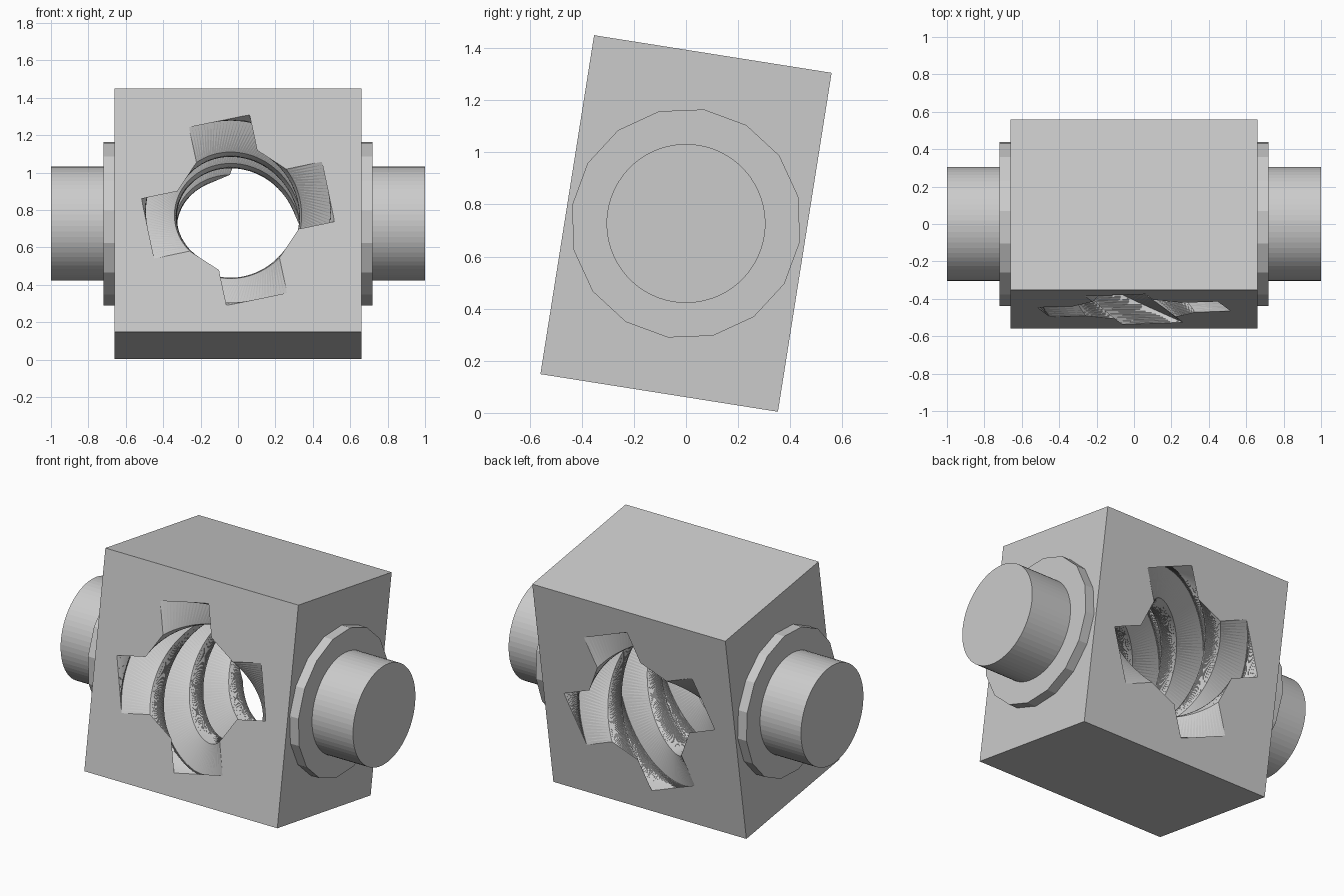
import bpy, bmesh, math
from mathutils import Matrix

cube = bpy.data.objects.get("Cube")
if cube:
    bpy.data.objects.remove(cube, do_unlink=True)

WIDTH, DEPTH, HEIGHT = 1.32, 0.923, 1.317
CENTRE_Z = 0.727
FRAME = Matrix.Translation((0, 0, CENTRE_Z)) @ Matrix.Rotation(math.radians(-9), 4, 'X')

grey = bpy.data.materials.new("light grey")
grey.use_nodes = True
grey.diffuse_color = (0.6, 0.6, 0.6, 1)
grey.node_tree.nodes["Principled BSDF"].inputs["Base Color"].default_value = (0.6, 0.6, 0.6, 1)


def make_object(name, bm):
    bmesh.ops.recalc_face_normals(bm, faces=bm.faces)
    mesh = bpy.data.meshes.new(name)
    bm.to_mesh(mesh)
    bm.free()
    mesh.materials.append(grey)
    obj = bpy.data.objects.new(name, mesh)
    obj.matrix_world = FRAME
    bpy.context.collection.objects.link(obj)
    return obj


def cylinder_along_x(name, radius, sides, x0, x1):
    bm = bmesh.new()
    place = Matrix.Translation(((x0 + x1) / 2, 0, 0)) @ Matrix.Rotation(math.pi / 2, 4, 'Y')
    bmesh.ops.create_cone(bm, cap_ends=True, segments=sides, radius1=radius,
                          radius2=radius, depth=abs(x1 - x0), matrix=place)
    return make_object(name, bm)


# Tilted block
bm = bmesh.new()
bmesh.ops.create_cube(bm, size=1, matrix=Matrix.Diagonal((WIDTH, DEPTH, HEIGHT, 1)))
block = make_object("block", bm)


# Four-lobed bore section, swept through the block with a twist
def bore_section():
    half, tip, core = 0.165, 0.492, 0.34
    root = math.sqrt(core ** 2 - half ** 2)
    points = []
    for k in range(4):
        turn = Matrix.Rotation(k * math.pi / 2, 2)
        for u, v in ((root, -half), (tip, -half), (tip, half), (root, half)):
            x, z = turn[0][0] * u + turn[0][1] * v, turn[1][0] * u + turn[1][1] * v
            points.append((x, z))
    return points


START, TWIST, STEPS = 11.7, -213.4, 110
section = bore_section()
bm = bmesh.new()
rings = []
for i in range(STEPS + 1):
    t = -0.03 + 1.06 * i / STEPS
    a = math.radians(START + TWIST * t)
    c, s = math.cos(a), math.sin(a)
    rings.append([bm.verts.new((c * x - s * z, (t - 0.5) * DEPTH, s * x + c * z))
                  for x, z in section])
n = len(section)
for r0, r1 in zip(rings, rings[1:]):
    for j in range(n):
        k = (j + 1) % n
        bm.faces.new((r0[j], r0[k], r1[k], r1[j]))
bm.faces.new(rings[0])
bm.faces.new(rings[-1])
bmesh.ops.triangulate(bm, faces=bm.faces)
cutter = make_object("bore_cutter", bm)
cutter.hide_render = True

cut = block.modifiers.new("twisted_bore", 'BOOLEAN')
cut.operation = 'DIFFERENCE'
cut.solver = 'EXACT'
cut.object = cutter
bpy.context.view_layer.objects.active = block
bpy.ops.object.modifier_apply(modifier=cut.name)
bpy.data.objects.remove(cutter, do_unlink=True)

# Collars and trunnions on both sides
for side, sign in (("left", 1), ("right", -1)):
    cylinder_along_x(side + "_collar", 0.443, 16, sign * 0.64, sign * 0.72)
    cylinder_along_x(side + "_trunnion", 0.305, 64, sign * 0.68, sign * 1.0)
